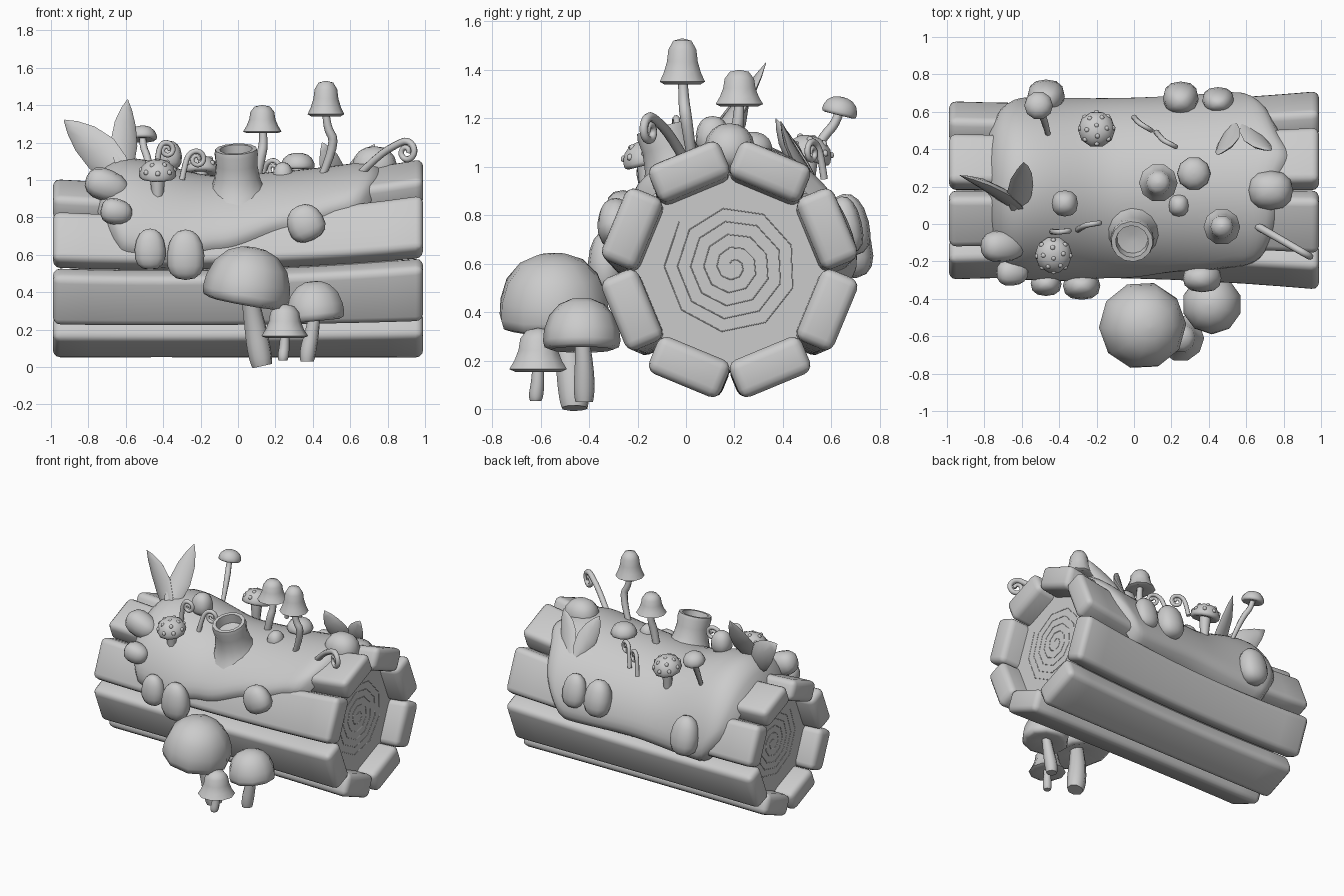
import bpy, bmesh, math
from math import sin, cos, pi, radians
from mathutils import Vector

if "Cube" in bpy.data.objects:
    bpy.data.objects.remove(bpy.data.objects["Cube"])

grey = bpy.data.materials.new("plain_grey")
grey.use_nodes = True
GREY = (0.6, 0.6, 0.6, 1)
grey.diffuse_color = GREY
grey.node_tree.nodes["Principled BSDF"].inputs["Base Color"].default_value = GREY


def finish(name, bm, angle=70):
    me = bpy.data.meshes.new(name)
    bmesh.ops.recalc_face_normals(bm, faces=bm.faces)
    bm.to_mesh(me)
    bm.free()
    me.shade_smooth()
    me.set_sharp_from_angle(angle=radians(angle))
    me.materials.append(grey)
    ob = bpy.data.objects.new(name, me)
    bpy.context.collection.objects.link(ob)
    return ob


def loft(bm, rings, closed=True, caps=True):
    rows = [[bm.verts.new(p) for p in ring] for ring in rings]
    n = len(rows[0])
    for a, b in zip(rows, rows[1:]):
        for i in range(n if closed else n - 1):
            j = (i + 1) % n
            bm.faces.new((a[i], a[j], b[j], b[i]))
    if caps:
        bm.faces.new(rows[0])
        bm.faces.new(rows[-1])


def lathe(name, profile, loc, axis=(0, 0, 1), segs=10):
    # profile of (radius, height) turned about an axis
    q = Vector(axis).to_track_quat('Z', 'Y')
    bm = bmesh.new()
    loft(bm, [[Vector(loc) + q @ Vector((r * cos(2 * pi * i / segs), r * sin(2 * pi * i / segs), h))
               for i in range(segs)] for r, h in profile])
    return finish(name, bm)


def tube(name, points, radii, kind='NURBS', sides=2, end=1):
    cu = bpy.data.curves.new(name, 'CURVE')
    cu.dimensions = '3D'
    cu.bevel_depth = 1
    cu.bevel_resolution = sides
    cu.use_fill_caps = True
    cu.resolution_u = 4
    sp = cu.splines.new(kind)
    sp.points.add(len(points) - 1)
    for i, (pt, p) in enumerate(zip(sp.points, points)):
        pt.co = (*p, 1)
        pt.radius = radii[0] + (radii[1] - radii[0]) * i / (len(points) - 1)
    sp.points[-1].radius *= end
    if kind == 'NURBS':
        sp.use_endpoint_u = True
        sp.order_u = 3
    cu.materials.append(grey)
    ob = bpy.data.objects.new(name, cu)
    bpy.context.collection.objects.link(ob)


def interp(x, pts):
    for (a, va), (b, vb) in zip(pts, pts[1:]):
        if x <= b:
            t = max(0, (x - a) / (b - a))
            return va + (vb - va) * t * t * (3 - 2 * t)
    return pts[-1][1]


# Log: slightly waisted, thicker towards +x
MID_Y = 0.18


def girth(x):
    return 0.945 + 0.05 * x - 0.06 * (1 - x * x)


def on_log(x, ang, r):
    s = girth(x)
    return Vector((x, MID_Y - r * s * cos(ang), 0.05 + 0.535 * s + r * s * sin(ang)))


for k in range(8):
    mid = radians(22.5 + 45 * k)
    rings = []
    for i in range(11):
        x = -0.99 + 0.198 * i
        ring = []
        for w, d in ((-1, -1), (1, -1), (1, 1), (-1, 1)):
            rad, side = 0.442 + 0.083 * d, 0.162 * w
            ring.append(on_log(x, mid + math.atan2(side, rad), math.hypot(rad, side)))
        rings.append(ring)
    bm = bmesh.new()
    loft(bm, rings)
    ob = finish("log_plank", bm, 180)
    bev = ob.modifiers.new("round", 'BEVEL')
    bev.width, bev.segments, bev.limit_method = 0.04, 3, 'ANGLE'

# Wooden core, set back inside the planks, with a growth spiral on each end
CORE_END = 0.85
bm = bmesh.new()
loft(bm, [[on_log(x, 2 * pi * i / 16, 0.42) for i in range(16)] for x in (-CORE_END, -0.4, 0, 0.4, CORE_END)])
finish("log_core", bm)
for x in (-CORE_END, CORE_END):
    tube("growth_spiral", [on_log(x, (i + 1) * 2 * pi / 9, 0.02 + 0.0062 * i) + Vector((0, 0.015, 0.02))
                           for i in range(46)], (0.0025, 0.0025), 'POLY', 1)

# Moss blanket draped over the top
FRONT_EDGE = [(-0.78, 40), (-0.6, 8), (-0.4, 2), (-0.1, 10), (0.3, 24), (0.6, 33), (0.82, 50)]
BACK_EDGE = [(-0.78, 160), (-0.55, 186), (0, 182), (0.5, 185), (0.82, 150)]
NU, NV = 40, 36
rows = []
for i in range(NU + 1):
    u, row = i / NU, []
    for j in range(NV + 1):
        v = j / NV
        bulge = 1 - (2 * v - 1) ** 4
        x = -0.72 - 0.06 * bulge + u * (1.4 + 0.17 * bulge + 0.06 * math.exp(-((v - 0.62) / 0.12) ** 2))
        t0, t1 = interp(x, FRONT_EDGE), interp(x, BACK_EDGE)
        ang = radians(t0 + (t1 - t0) * v)
        e = min(1, min(u, 1 - u) / 0.1) * min(1, min(v, 1 - v) / 0.09)
        lift = interp(x, [(-0.8, 0.07), (-0.58, 0.11), (-0.1, 0.0), (0.8, 0.0)]) * max(0, sin(ang)) ** 2
        row.append(on_log(x, ang, 0.475 + (0.097 + lift) * math.sqrt(e * (2 - e))))
    rows.append(row)
bm = bmesh.new()
loft(bm, rows, closed=False, caps=False)
finish("moss_blanket", bm)


# Hanging and resting rounded lobes: centre, full size, tilt (degrees)
def lobe(loc, size, tilt=(0, 0, 0), name="moss_lobe"):
    bm = bmesh.new()
    bmesh.ops.create_uvsphere(bm, u_segments=12, v_segments=8, radius=0.5)
    for v in bm.verts:
        taper = 1 - 0.25 * v.co.z
        v.co = [math.copysign(abs(2 * c) ** 0.85 / 2, c) for c in v.co]
        v.co.x *= taper
        v.co.y *= taper
    ob = finish(name, bm)
    ob.location, ob.scale = loc, size
    ob.rotation_euler = [radians(a) for a in tilt]


lobe((-0.7, -0.12, 0.97), (0.17, 0.17, 0.24), (0, 110, 0))
lobe((-0.65, -0.26, 0.83), (0.14, 0.14, 0.17), (0, 100, 0))
lobe((-0.47, -0.32, 0.63), (0.165, 0.13, 0.22))
lobe((-0.28, -0.33, 0.6), (0.2, 0.15, 0.27))
lobe((0.36, -0.29, 0.77), (0.2, 0.15, 0.2), (0, -25, 0))
lobe((0.73, 0.18, 1.08), (0.24, 0.21, 0.2))
lobe((0.24, 0.1, 1.03), (0.11, 0.12, 0.13))
lobe((-0.37, 0.11, 1.13), (0.14, 0.14, 0.16))
lobe((0.25, 0.67, 0.76), (0.19, 0.17, 0.26), (10, 0, 0))
lobe((0.45, 0.66, 0.76), (0.17, 0.13, 0.24), (10, 0, 0))
lobe((-0.47, 0.68, 0.68), (0.2, 0.17, 0.28), (10, 0, 0))

# Hollow branch stub
lathe("branch_stub", [(0.19, 0), (0.145, 0.05), (0.122, 0.12), (0.112, 0.19), (0.117, 0.25), (0.112, 0.275),
                      (0.088, 0.275), (0.083, 0.21), (0.02, 0.2)], (0, -0.02, 0.9), (-0.04, -0.28, 1), 14)

# Mushroom cap outlines as (radius, height) fractions
DOME = [(0.15, 0.1), (0.8, -0.02), (0.96, 0.03), (1, 0.16), (0.97, 0.38), (0.84, 0.66), (0.58, 0.88),
        (0.28, 0.98), (0.03, 1)]
BELL = [(0.15, 0.12), (0.8, 0), (1, 0.06), (0.82, 0.26), (0.68, 0.5), (0.62, 0.76), (0.4, 0.95), (0.03, 1)]


def mushroom(name, shape, cap, radius, height, stem, r_top, r_foot, axis=(0, 0, 1)):
    lathe(name + "_cap", [(r * radius, h * height) for r, h in shape], cap, axis)
    top = Vector(cap) + Vector(axis).normalized() * height * 0.3
    tube(name + "_stem", [top] + [Vector(p) for p in stem], (r_top, r_foot), end=0.65)


mushroom("big_mushroom", DOME, (0.035, -0.54, 0.345), 0.235, 0.3,
         [(0.08, -0.49, 0.28), (0.12, -0.46, 0.05), (0.13, -0.46, 0.005)], 0.04, 0.085, (0.18, -0.05, 1))
mushroom("side_mushroom", DOME, (0.42, -0.43, 0.25), 0.16, 0.21,
         [(0.4, -0.42, 0.2), (0.37, -0.42, 0.07), (0.37, -0.42, 0.03)], 0.028, 0.056, (-0.1, 0, 1))
mushroom("front_bell", BELL, (0.25, -0.61, 0.155), 0.125, 0.18,
         [(0.25, -0.61, 0.12), (0.24, -0.62, 0.05), (0.24, -0.62, 0.035)], 0.022, 0.036)
mushroom("tall_bell", BELL, (0.47, -0.015, 1.34), 0.098, 0.19,
         [(0.47, -0.01, 1.28), (0.53, 0.0, 1.2), (0.44, 0.03, 1.0)], 0.018, 0.03)
mushroom("short_bell", BELL, (0.13, 0.22, 1.25), 0.103, 0.15,
         [(0.14, 0.22, 1.2), (0.12, 0.2, 1.12), (0.09, 0.2, 0.96)], 0.018, 0.034)
mushroom("rear_mushroom", DOME, (-0.51, 0.63, 1.215), 0.077, 0.075,
         [(-0.51, 0.62, 1.18), (-0.48, 0.56, 1.12), (-0.46, 0.48, 0.98)], 0.018, 0.022, (0, 0.25, 1))
mushroom("small_mushroom", DOME, (0.32, 0.27, 1.06), 0.09, 0.085,
         [(0.32, 0.27, 1.04), (0.32, 0.27, 0.98)], 0.03, 0.035)

# Spotted mushrooms
for x, y, z, axis in ((-0.43, -0.16, 1.01, (0, -0.25, 1)), (-0.2, 0.5, 1.03, (0, 0.3, 1))):
    mushroom("spotted_mushroom", DOME, (x, y, z), 0.1, 0.1, [(x, y, z - 0.02), (x, y, z - 0.14)],
             0.04, 0.04, axis)
    q = Vector(axis).to_track_quat('Z', 'Y')
    for ring, (n, r, h) in enumerate(((1, 0, 0.092), (5, 0.055, 0.082), (8, 0.087, 0.046))):
        for i in range(n):
            a = 2 * pi * i / n + ring * 0.4
            p = Vector((x, y, z)) + q @ Vector((r * cos(a), r * sin(a), h))
            lobe(p, (0.027, 0.027, 0.027), name="cap_spot")


# Curled fern shoots: rise from a foot, then coil in a vertical plane
def fern(foot, top, coil, thick, side):
    foot, top = Vector(foot), Vector(top)
    flat = Vector((side[0], side[1], 0)).normalized()
    pts = [foot, foot.lerp(top, 0.5) + Vector((0, 0, 0.05)) - flat * 0.02]
    for i in range(13):
        a, r = pi * 0.75 - i * 0.75, coil * (1 - i / 15)
        pts.append(top + flat * r * cos(a) + Vector((0, 0, r * sin(a))))
    tube("fern_curl", pts, (thick, thick * 0.6))


fern((0.64, 0.0, 1.02), (0.9, -0.15, 1.15), 0.065, 0.021, (0.26, -0.15))
fern((-0.44, -0.04, 1.0), (-0.38, -0.04, 1.16), 0.045, 0.016, (1, 0.1))
fern((-0.3, -0.03, 1.0), (-0.22, 0.0, 1.11), 0.05, 0.016, (1, 0.15))
fern((0.0, 0.57, 0.95), (0.06, 0.52, 1.06), 0.05, 0.015, (1, -0.6))
fern((0.12, 0.49, 0.95), (0.19, 0.43, 1.06), 0.05, 0.015, (1, -0.5))


# Pointed, thick leaves
def leaf(base, tip, width, facing):
    base, tip = Vector(base), Vector(tip)
    along = tip - base
    across = along.cross(Vector(facing)).normalized()
    depth = across.cross(along).normalized()
    bm = bmesh.new()
    rings = []
    for t, w in ((0, 0.35), (0.2, 0.8), (0.45, 1), (0.7, 0.8), (0.88, 0.42), (1, 0.03)):
        c, h = base + along * t - depth * 0.15 * width * sin(pi * t), width * w / 2
        rings.append([c + across * h * cos(a) + depth * h * 0.3 * sin(a)
                      for a in (i * pi / 4 for i in range(8))])
    loft(bm, rings)
    finish("leaf", bm)


leaf((-0.59, 0.05, 1.0), (-0.93, 0.26, 1.32), 0.21, (-0.4, -0.9, 0.1))
leaf((-0.61, 0.04, 1.03), (-0.59, 0.33, 1.43), 0.15, (0.4, -1, 0.5))
leaf((0.53, 0.53, 0.94), (0.45, 0.37, 1.2), 0.14, (-0.5, 0.5, 0.6))
leaf((0.59, 0.53, 0.94), (0.73, 0.39, 1.19), 0.14, (0.3, 0.6, 0.6))
